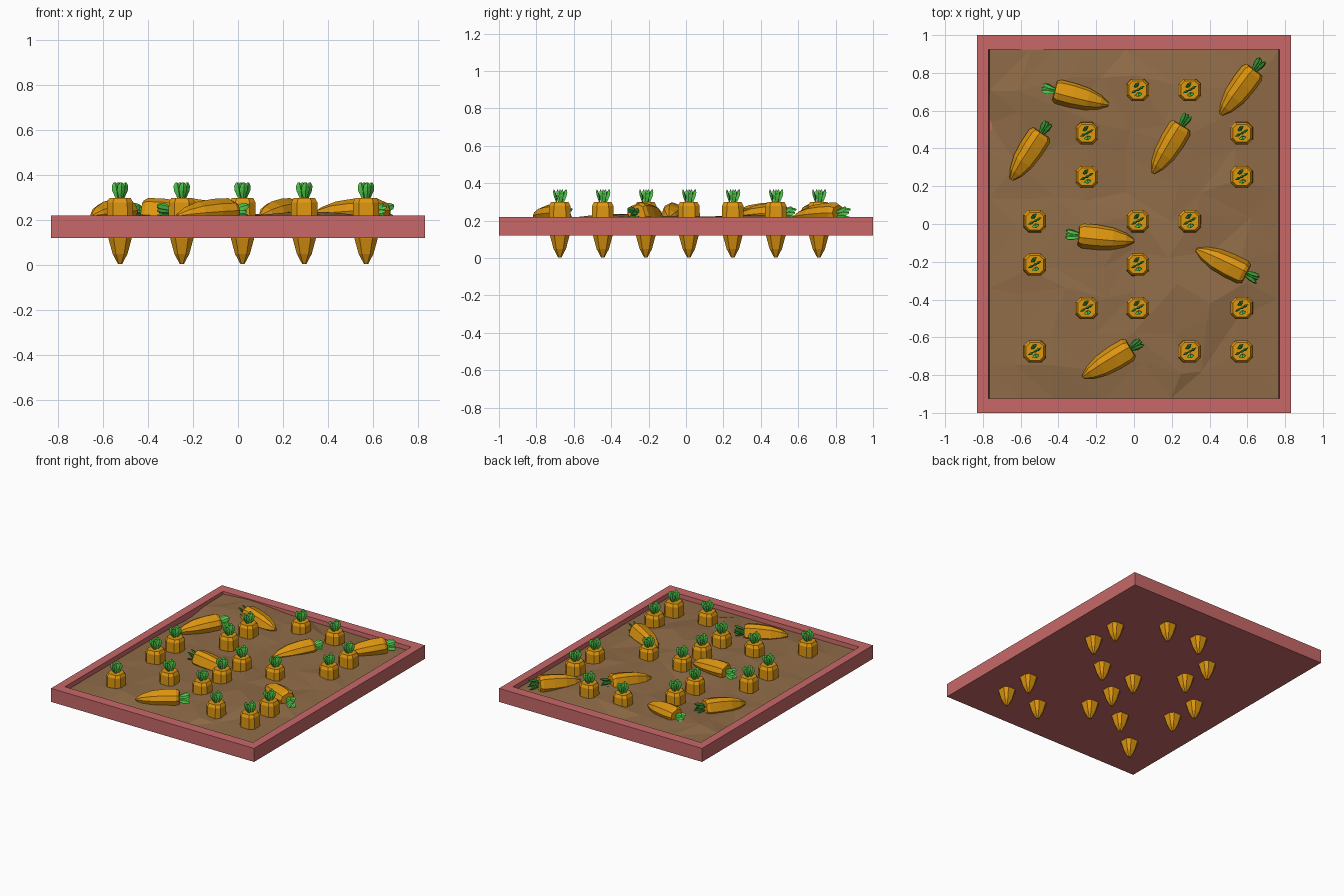
import bpy, bmesh, math, random
from mathutils import Vector, Quaternion, Matrix

if "Cube" in bpy.data.objects:
    bpy.data.objects.remove(bpy.data.objects["Cube"])

random.seed(7)


def material(name, rgb):
    m = bpy.data.materials.new(name)
    m.diffuse_color = (*rgb, 1)
    m.use_nodes = True
    m.node_tree.nodes["Principled BSDF"].inputs["Base Color"].default_value = m.diffuse_color
    return m


PINK = material("painted_wood", (0.58, 0.138, 0.138))
BROWN = material("soil", (0.28, 0.15, 0.065))
ORANGE = material("carrot_orange", (0.74, 0.31, 0.005))
GREEN = material("leaf_green", (0.08, 0.58, 0.07))


def to_mesh(bm, name, mat):
    bmesh.ops.recalc_face_normals(bm, faces=bm.faces)
    me = bpy.data.meshes.new(name)
    bm.to_mesh(me)
    bm.free()
    me.materials.append(mat)
    return me


def place(name, me, matrix=None):
    ob = bpy.data.objects.new(name, me)
    bpy.context.collection.objects.link(ob)
    if matrix is not None:
        ob.matrix_world = matrix
    return ob


def loft(bm, rings):
    """Skin a stack of equal-length point rings and cap both ends."""
    vs = [[bm.verts.new(p) for p in ring] for ring in rings]
    n = len(vs[0])
    for a, b in zip(vs, vs[1:]):
        for i in range(n):
            bm.faces.new((a[i], a[(i + 1) % n], b[(i + 1) % n], b[i]))
    bm.faces.new(vs[0][::-1])
    bm.faces.new(vs[-1])


# Tray: box with a shallow recess in its top
def rect(hx, hy, z):
    return [(-hx, -hy, z), (hx, -hy, z), (hx, hy, z), (-hx, hy, z)]


bm = bmesh.new()
loft(bm, [rect(0.832, 1, 0.12), rect(0.832, 1, 0.22),
          rect(0.77, 0.925, 0.22), rect(0.765, 0.922, 0.175)])
place("planter_tray", to_mesh(bm, "planter_tray", PINK))

# Soil: jittered low-poly sheet with a few mounds (x, y, height, radius)
MOUNDS = [(0.08, 0.66, 0.025, 0.2), (0.25, 0.25, 0.03, 0.2), (0.3, -0.36, 0.035, 0.2),
          (-0.3, -0.18, 0.02, 0.2), (-0.55, 0.85, 0.03, 0.25), (-0.7, 0.5, -0.028, 0.12)]
NX, NY = 8, 10
bm = bmesh.new()
grid = []
for j in range(NY + 1):
    row = []
    for i in range(NX + 1):
        x, y = (2 * i / NX - 1) * 0.766, (2 * j / NY - 1) * 0.923
        z = 0.188
        if 0 < i < NX:
            x += random.uniform(-0.06, 0.06)
        if 0 < j < NY:
            y += random.uniform(-0.06, 0.06)
        if 0 < i < NX and 0 < j < NY:
            z = 0.205 + random.uniform(-0.012, 0.012)
        for mx, my, h, r in MOUNDS:
            z += h * math.exp(-((x - mx) ** 2 + (y - my) ** 2) / r ** 2)
        row.append(bm.verts.new((x, y, z)))
    grid.append(row)
for j in range(NY):
    for i in range(NX):
        a, b, c, d = grid[j][i], grid[j][i + 1], grid[j + 1][i + 1], grid[j + 1][i]
        tris = ((a, b, c), (a, c, d)) if random.random() < 0.5 else ((a, b, d), (b, c, d))
        for t in tris:
            bm.faces.new(t)
place("soil", to_mesh(bm, "soil", BROWN))

# Carrot root: chamfered-square rings, tip at the local origin
CORNERS = [(1, -0.55), (1, 0.55), (0.55, 1), (-0.55, 1),
           (-1, 0.55), (-1, -0.55), (-0.55, -1), (0.55, -1)]
PROFILE = [(0, 0.009), (0.045, 0.033), (0.115, 0.052), (0.2, 0.059),
           (0.275, 0.058), (0.295, 0.047)]
bm = bmesh.new()
loft(bm, [[(x * r, y * r, z) for x, y in CORNERS] for z, r in PROFILE])
root = to_mesh(bm, "carrot_root", ORANGE)

# Leaf tuft: thin diamond blades (x, y, twist in degrees)
BLADES = [(-0.024, -0.012, 25), (0.024, 0.014, 30), (0.006, -0.032, 15),
          (-0.008, 0.034, 35), (0.004, 0.002, 20)]
bm = bmesh.new()
for bx, by, twist in BLADES:
    turn = Matrix.Rotation(math.radians(twist), 3, 'Z')
    rings = []
    for h, w in ((0, 0.008), (0.035, 0.019), (0.056, 0.017), (0.071, 0.005)):
        spread = 0.5 + 0.5 * h / 0.07
        c = Vector((bx * spread, by * spread, 0.292 + h))
        rings.append([c + turn @ Vector(p) for p in
                      ((w, 0, 0), (0, w * 0.4, 0), (-w, 0, 0), (0, -w * 0.4, 0))])
    loft(bm, rings)
tuft = to_mesh(bm, "carrot_leaves", GREEN)


def carrot(name, matrix):
    place(name + "_root", root, matrix)
    place(name + "_leaves", tuft, matrix)


# Planted carrots: column positions per row
ROWS = {0.71: (0.02, 0.295), 0.48: (-0.25, 0.57), 0.25: (-0.25, 0.57),
        0.015: (-0.525, 0.02, 0.295), -0.215: (-0.525, 0.02),
        -0.445: (-0.25, 0.02, 0.57), -0.675: (-0.525, 0.295, 0.57)}
for y, columns in ROWS.items():
    for x in columns:
        carrot("planted_carrot", Matrix.Translation((x, y, 0.003)))

# Loose carrots lying on the soil: tip and crown positions
LOOSE = [((-0.135, 0.632), (-0.40, 0.70)), ((0.46, 0.58), (0.63, 0.805)),
         ((-0.65, 0.235), (-0.49, 0.48)), ((0.10, 0.27), (0.245, 0.51)),
         ((0.0, -0.09), (-0.27, -0.063)), ((0.33, -0.135), (0.59, -0.262)),
         ((-0.27, -0.81), (-0.02, -0.66))]
for tip, crown in LOOSE:
    start, end = Vector((*tip, 0.217)), Vector((*crown, 0.232))
    q = (end - start).to_track_quat('Z', 'Y') @ Quaternion((0, 0, 1), math.radians(20))
    carrot("loose_carrot", Matrix.Translation(start) @ q.to_matrix().to_4x4())
